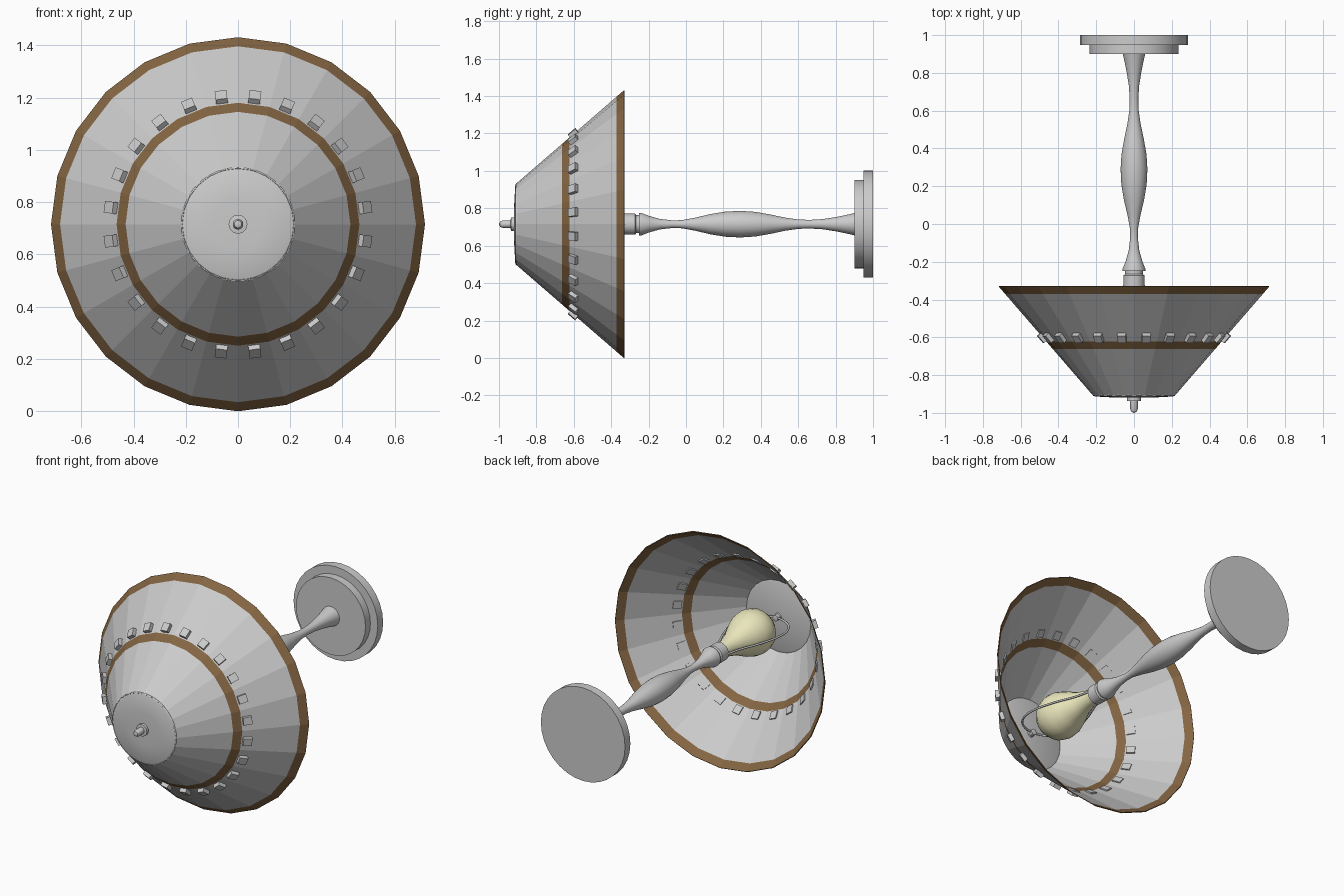
import bpy, bmesh
from math import sin, cos, pi, atan2
from mathutils import Matrix, Vector

if "Cube" in bpy.data.objects:
    bpy.data.objects.remove(bpy.data.objects["Cube"])

ZC = 0.715  # height of the lamp axis, which runs along y


def material(name, col):
    m = bpy.data.materials.new(name)
    m.diffuse_color = (*col, 1)
    m.use_nodes = True
    m.node_tree.nodes["Principled BSDF"].inputs["Base Color"].default_value = m.diffuse_color
    return m


def add_object(name, bm, smooth=None):
    me = bpy.data.meshes.new(name)
    bm.to_mesh(me)
    bm.free()
    ob = bpy.data.objects.new(name, me)
    bpy.context.collection.objects.link(ob)
    ob.location.z = ZC
    if smooth:
        bpy.ops.object.select_all(action='DESELECT')
        ob.select_set(True)
        bpy.context.view_layer.objects.active = ob
        bpy.ops.object.shade_smooth_by_angle(angle=smooth)
    return ob


def lathe(name, profile, n=32, smooth=0.6, bands=()):
    """Revolve (y, radius) points about the y axis; radius 0 closes an end."""
    bm = bmesh.new()
    rings = []
    for y, r in profile:
        if r == 0:
            rings.append([bm.verts.new((0, y, 0))] * n)
        else:
            rings.append([bm.verts.new((r * cos(2 * pi * i / n), y, r * sin(2 * pi * i / n)))
                          for i in range(n)])
    for k, (a, b) in enumerate(zip(rings, rings[1:])):
        for i in range(n):
            j = (i + 1) % n
            vs = list(dict.fromkeys((a[i], a[j], b[j], b[i])))
            f = bm.faces.new(vs)
            f.material_index = 1 if k in bands else 0
    bmesh.ops.recalc_face_normals(bm, faces=bm.faces)
    return add_object(name, bm, smooth)


# Faceted shade with two brown trim bands
R0, R1, Y0, Y1 = 0.714, 0.212, -0.33, -0.91
slope = (R0 - R1) / (Y0 - Y1)


def shade_r(y):
    return R1 + (y - Y1) * slope


shade = lathe("shade", [(y, shade_r(y)) for y in (Y1, -0.66, -0.62, -0.37, Y0)],
              n=24, smooth=None, bands=(1, 3))
shade.data.materials.append(material("shade_grey", (0.8, 0.8, 0.8)))
shade.data.materials.append(material("trim_brown", (0.23, 0.13, 0.055)))
solid = shade.modifiers.new("thickness", 'SOLIDIFY')
solid.thickness = 0.005
solid.offset = 0

# Ring of small blocks set through the shade
bm = bmesh.new()
tilt = atan2(slope, 1)
for i in range(24):
    m = (Matrix.Rotation(2 * pi * (i + 0.5) / 24, 4, 'Y')
         @ Matrix.Translation((0, -0.6, shade_r(-0.6) + 0.006))
         @ Matrix.Rotation(tilt, 4, 'X')
         @ Matrix.Diagonal((0.045, 0.05, 0.035, 1)))
    bmesh.ops.create_cube(bm, size=1, matrix=m)
add_object("shade_studs", bm)

# Cap disc and finial at the front
lathe("shade_cap", [(-0.895, 0), (-0.895, 0.208), (-0.9, 0.22), (-0.908, 0.218),
                    (-0.913, 0.207), (-0.919, 0.1), (-0.92, 0)], n=48)
lathe("finial", [(-0.86, 0), (-0.865, 0.018), (-0.89, 0.018), (-0.915, 0.036), (-0.936, 0.036),
                 (-0.938, 0.02), (-0.98, 0.02), (-0.994, 0.014), (-1, 0)], n=20)

# Bulb
bulb = lathe("bulb", [(-0.33, 0), (-0.33, 0.045), (-0.39, 0.05), (-0.46, 0.07), (-0.54, 0.108),
                      (-0.6, 0.13), (-0.65, 0.135), (-0.7, 0.122), (-0.74, 0.09),
                      (-0.765, 0.05), (-0.775, 0)], n=20, smooth=0.5)
bulb.data.materials.append(material("bulb_cream", (0.85, 0.82, 0.52)))

# Wire harp around the bulb, in the horizontal plane
cu = bpy.data.curves.new("harp", 'CURVE')
cu.dimensions = '3D'
cu.bevel_depth = 0.006
cu.bevel_resolution = 2
half = [(0.05, -0.32), (0.075, -0.42), (0.125, -0.55), (0.155, -0.68), (0.145, -0.78), (0.09, -0.85)]
path = half + [(0, -0.875)] + [(-x, y) for x, y in reversed(half)]
sp = cu.splines.new('BEZIER')
sp.bezier_points.add(len(path) - 1)
for p, (x, y) in zip(sp.bezier_points, path):
    p.co = (x, y, 0)
    p.handle_left_type = p.handle_right_type = 'AUTO'
harp = bpy.data.objects.new("harp", cu)
harp.location.z = ZC
bpy.context.collection.objects.link(harp)

# Socket and turned arm
lathe("socket", [(-0.335, 0), (-0.335, 0.056), (-0.272, 0.056), (-0.266, 0.048),
                 (-0.24, 0.048), (-0.24, 0)])
lathe("arm", [(-0.25, 0), (-0.25, 0.06), (-0.238, 0.06), (-0.2, 0.045), (-0.14, 0.028), (-0.07, 0.02),
              (-0.02, 0.022), (0.05, 0.035), (0.13, 0.054), (0.21, 0.067), (0.29, 0.071),
              (0.37, 0.066), (0.45, 0.052), (0.53, 0.035), (0.6, 0.025), (0.66, 0.023),
              (0.73, 0.027), (0.8, 0.038), (0.86, 0.05), (0.91, 0.062), (0.91, 0)])

# Stepped wall plate
lathe("wall_plate", [(0.9, 0), (0.9, 0.236), (0.948, 0.236), (0.948, 0.286), (1, 0.286), (1, 0)], n=32)
